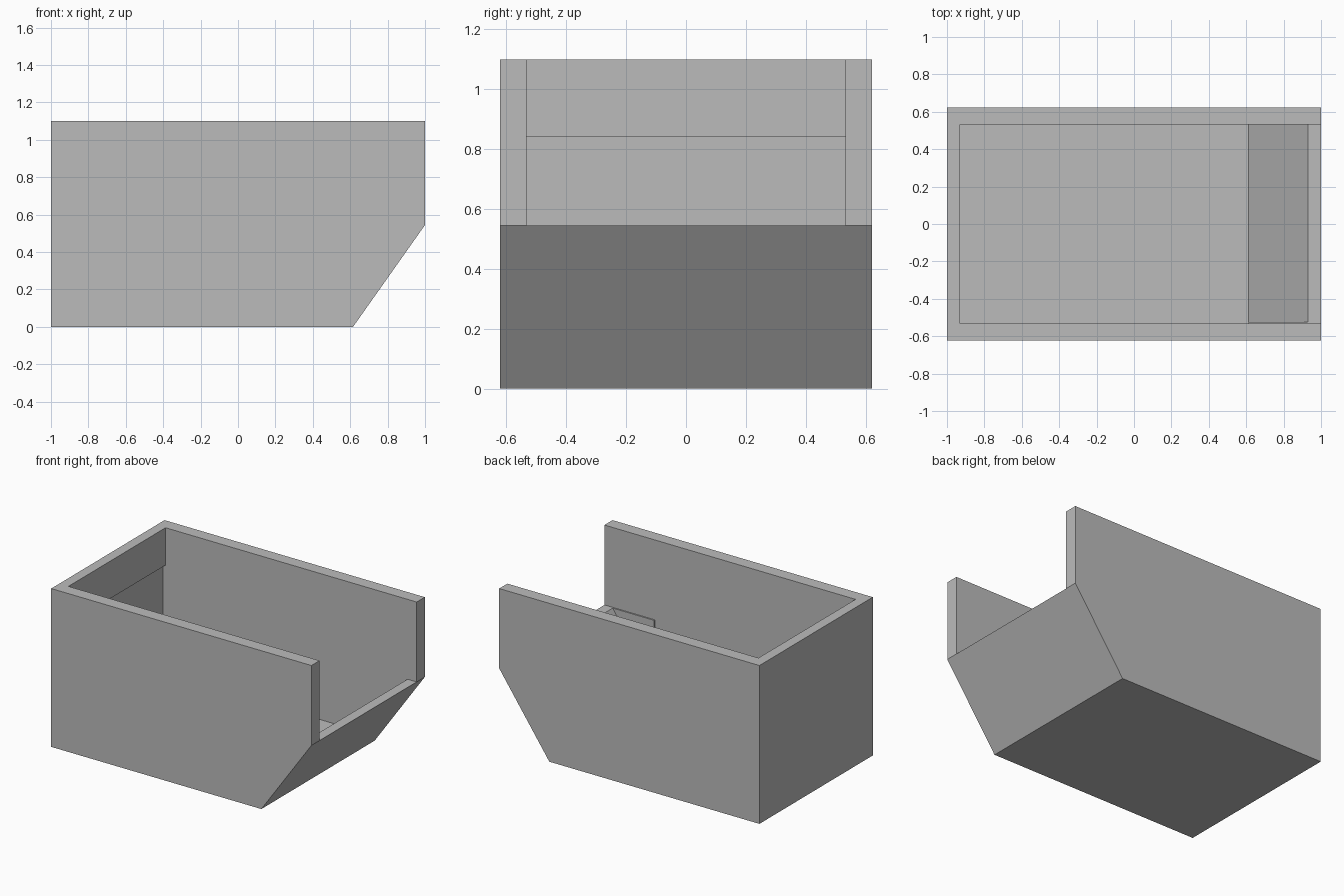
import bpy
import bmesh

cube = bpy.data.objects.get("Cube")
if cube:
    bpy.data.objects.remove(cube, do_unlink=True)

gray = bpy.data.materials.new("plain gray")
gray.use_nodes = True
gray.diffuse_color = (0.5, 0.5, 0.5, 1)
gray.node_tree.nodes["Principled BSDF"].inputs["Base Color"].default_value = (0.5, 0.5, 0.5, 1)


def prism(name, profile, y0, y1):
    """Extrude an x-z profile along y."""
    bm = bmesh.new()
    face = bm.faces.new([bm.verts.new((x, y0, z)) for x, z in profile])
    grown = bmesh.ops.extrude_face_region(bm, geom=[face])["geom"]
    verts = [v for v in grown if isinstance(v, bmesh.types.BMVert)]
    bmesh.ops.translate(bm, vec=(0, y1 - y0, 0), verts=verts)
    bmesh.ops.recalc_face_normals(bm, faces=bm.faces)
    mesh = bpy.data.meshes.new(name)
    bm.to_mesh(mesh)
    bm.free()
    mesh.materials.append(gray)
    obj = bpy.data.objects.new(name, mesh)
    bpy.context.scene.collection.objects.link(obj)
    return obj


HALF_WIDTH, INNER = 0.622, 0.533
TOP, SILL, FLOOR, LIP = 1.1, 0.545, 0.085, 0.84

# Outer body with the sloped end
bin_body = prism("bin_body", [(-1, 0), (0.615, 0), (1, SILL), (1, TOP), (-1, TOP)],
                 -HALF_WIDTH, HALF_WIDTH)

# Cavity, open at the top and above the sill, undercut below the end lip
cavity = prism("cavity_cutter",
               [(-0.95, FLOOR), (0.612, FLOOR), (0.93, SILL), (1.2, SILL),
                (1.2, 1.3), (-0.93, 1.3), (-0.93, LIP), (-0.95, LIP)],
               -INNER, INNER)
cavity.hide_render = True

cut = bin_body.modifiers.new("hollow", 'BOOLEAN')
cut.operation = 'DIFFERENCE'
cut.solver = 'EXACT'
cut.object = cavity
bpy.context.view_layer.objects.active = bin_body
bpy.ops.object.modifier_apply(modifier=cut.name)
bpy.data.objects.remove(cavity, do_unlink=True)

# Thin web beside the inner slope
prism("slope_web", [(0.612, FLOOR), (0.93, SILL), (0.612, SILL)], -INNER, -INNER + 0.009)
